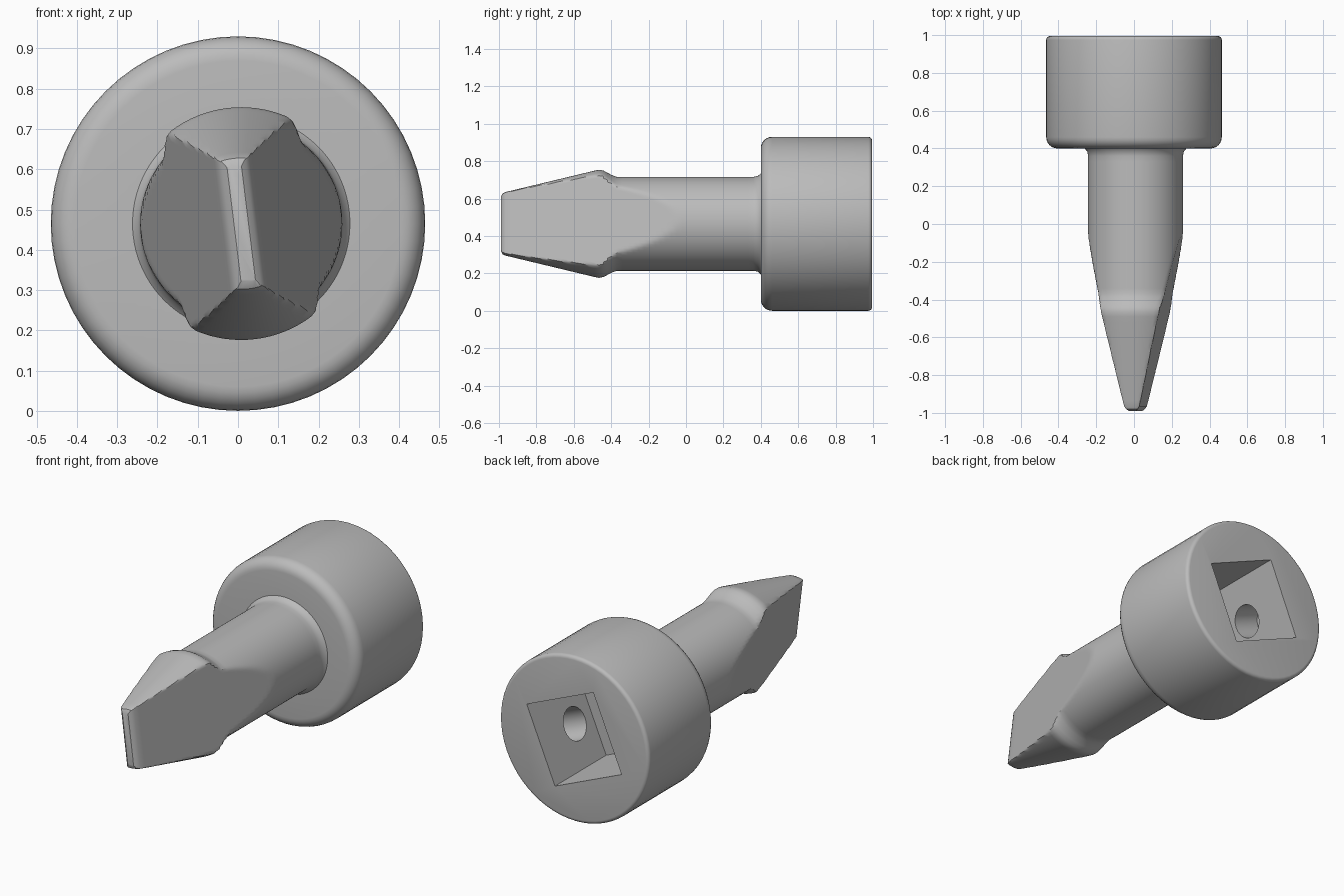
import bpy, bmesh, math
from mathutils import Matrix, Vector

cube = bpy.data.objects.get("Cube")
if cube:
    bpy.data.objects.remove(cube, do_unlink=True)

AXIS = Vector((0, 0, 0.465))     # centre line, running along y
TILT = math.radians(7)           # twist of the blade about the centre line

steel = bpy.data.materials.new("steel_grey")
steel.use_nodes = True
steel.diffuse_color = (0.5, 0.5, 0.5, 1)
steel.node_tree.nodes["Principled BSDF"].inputs["Base Color"].default_value = (0.5, 0.5, 0.5, 1)


def make_object(name, bm):
    bmesh.ops.recalc_face_normals(bm, faces=bm.faces)
    mesh = bpy.data.meshes.new(name)
    bm.to_mesh(mesh)
    bm.free()
    mesh.materials.append(steel)
    obj = bpy.data.objects.new(name, mesh)
    bpy.context.collection.objects.link(obj)
    return obj


def lathe(name, profile, segments=64, half_width=None):
    """Rings of (y, radius) along y, optionally flattened to half_width(y)."""
    bm = bmesh.new()
    rings = []
    for y, r in profile:
        ring = []
        for i in range(segments):
            a = 2 * math.pi * i / segments
            u, v = r * math.cos(a), r * math.sin(a)
            if half_width:
                w = half_width(y)
                u = max(-w, min(w, u))
                u, v = (u * math.cos(TILT) - v * math.sin(TILT),
                        v * math.cos(TILT) + u * math.sin(TILT))
            ring.append(bm.verts.new(AXIS + Vector((u, y, v))))
        rings.append(ring)
    for a, b in zip(rings, rings[1:]):
        for i in range(segments):
            j = (i + 1) % segments
            bm.faces.new((a[i], a[j], b[j], b[i]))
    bm.faces.new(rings[0])
    bm.faces.new(rings[-1])
    return make_object(name, bm)


def arc(cy, cr, rad, start, end, steps=6):
    """Rounded profile corner, angles in degrees from +y towards +radius."""
    angles = [math.radians(start + (end - start) * k / steps) for k in range(steps + 1)]
    return [(cy + rad * math.cos(a), cr + rad * math.sin(a)) for a in angles]


def subdivide(points, step=0.03):
    out = [points[0]]
    for (y0, r0), (y1, r1) in zip(points, points[1:]):
        n = max(1, math.ceil(abs(y1 - y0) / step))
        out += [(y0 + (y1 - y0) * k / n, r0 + (r1 - r0) * k / n) for k in range(1, n + 1)]
    return out


def cut(target, cutter):
    cutter.hide_render = True
    mod = target.modifiers.new("cut", "BOOLEAN")
    mod.operation, mod.solver, mod.object = "DIFFERENCE", "EXACT", cutter
    bpy.context.view_layer.objects.active = target
    bpy.ops.object.modifier_apply(modifier=mod.name)
    bpy.data.objects.remove(cutter, do_unlink=True)


def smooth(obj):
    bpy.ops.object.select_all(action="DESELECT")
    obj.select_set(True)
    bpy.context.view_layer.objects.active = obj
    bpy.ops.object.shade_smooth_by_angle(angle=math.radians(32))


# Socket: round drum with a soft front rim and a tight back rim
socket = lathe("socket", [(0.40, 0.2)] + arc(0.46, 0.405, 0.06, 180, 90)
               + arc(0.975, 0.445, 0.02, 90, 0, 4))

# Square drive recess in the back of the socket
bm = bmesh.new()
bmesh.ops.create_cube(bm, size=1, matrix=Matrix.Translation(AXIS + Vector((0, 0.79, 0)))
                      @ Matrix.Rotation(math.radians(23), 4, "Y")
                      @ Matrix.Diagonal((0.45, 0.5, 0.45, 1)))
cut(socket, make_object("recess_cutter", bm))

# Detent bore crossing two opposite corners of the recess
bm = bmesh.new()
bmesh.ops.create_cone(bm, cap_ends=True, segments=24, radius1=0.09, radius2=0.09, depth=0.78,
                      matrix=Matrix.Translation(AXIS + Vector((0, 0.69, 0)))
                      @ Matrix.Rotation(math.radians(90 + 22), 4, "Y"))
cut(socket, make_object("detent_cutter", bm))
smooth(socket)


# Shank and blade: round bar with a flared shoulder, flattened into a wedge
def blade_width(y):
    wedge = 0.035 + 0.228 * (y + 0.99)
    tip = max(0.0, -0.96 - y) / 0.035
    return wedge * math.sqrt(max(0.15, 1 - tip * tip))


bar = [(0.45, 0.27), (0.40, 0.27), (0.385, 0.256), (0.36, 0.251), (-0.37, 0.251), (-0.40, 0.262),
       (-0.44, 0.284), (-0.465, 0.289), (-0.49, 0.284), (-0.965, 0.17), (-0.98, 0.163), (-0.99, 0.145)]
shank = lathe("shank_and_blade", subdivide(bar), 96, blade_width)
shank.location.x = 0.008
smooth(shank)
